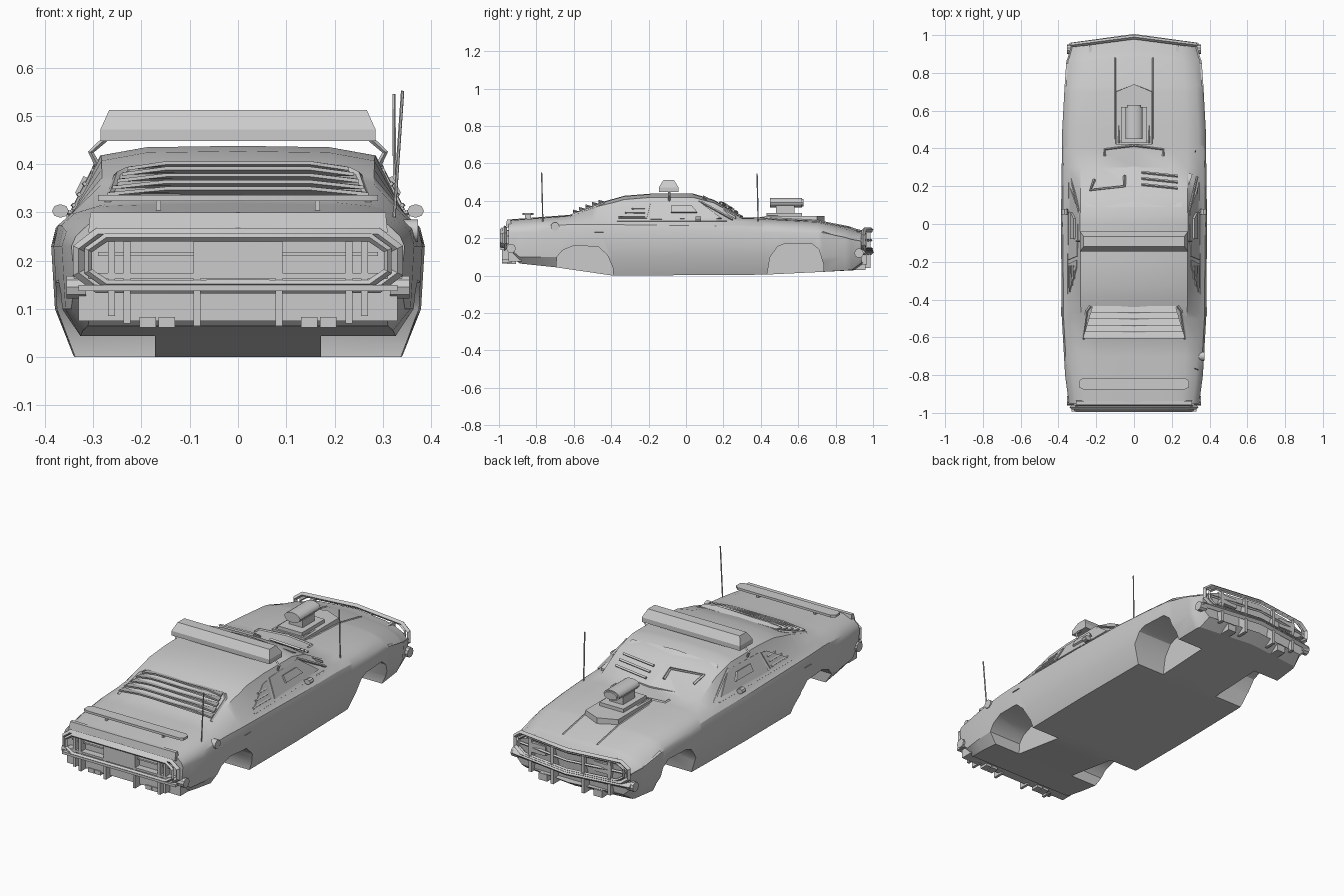
import bpy, bmesh, math
from mathutils import Vector

if "Cube" in bpy.data.objects:
    bpy.data.objects.remove(bpy.data.objects["Cube"])

grey = bpy.data.materials.new("plain_grey")
grey.use_nodes = True
grey.diffuse_color = (0.6, 0.6, 0.6, 1)
grey.node_tree.nodes["Principled BSDF"].inputs["Base Color"].default_value = grey.diffuse_color


def finish(ob, angle=30):
    ob.data.materials.clear()
    ob.data.materials.append(grey)
    bpy.ops.object.select_all(action="DESELECT")
    ob.select_set(True)
    bpy.context.view_layer.objects.active = ob
    bpy.ops.object.shade_smooth_by_angle(angle=math.radians(angle))
    return ob


def mesh_object(name, bm):
    bmesh.ops.recalc_face_normals(bm, faces=bm.faces)
    me = bpy.data.meshes.new(name)
    bm.to_mesh(me)
    bm.free()
    ob = bpy.data.objects.new(name, me)
    bpy.context.collection.objects.link(ob)
    return finish(ob)


def loft(name, rings):
    """Skin closed rings of points and cap both ends."""
    bm = bmesh.new()
    rows = [[bm.verts.new(p) for p in ring] for ring in rings]
    n = len(rows[0])
    for a, b in zip(rows, rows[1:]):
        for i in range(n):
            bm.faces.new((a[i], a[(i + 1) % n], b[(i + 1) % n], b[i]))
    bm.faces.new(rows[0])
    bm.faces.new(rows[-1][::-1])
    return mesh_object(name, bm)


def box(name, x, y, z, taper=(0, 0)):
    def ring(h, i, j):
        return [(x[0] + i, y[0] + j, h), (x[1] - i, y[0] + j, h),
                (x[1] - i, y[1] - j, h), (x[0] + i, y[1] - j, h)]
    return loft(name, [ring(z[0], 0, 0), ring(z[1], *taper)])


def bar(name, pts, r, closed=False, sides=0):
    cu = bpy.data.curves.new(name, "CURVE")
    cu.dimensions = "3D"
    cu.bevel_depth, cu.bevel_resolution, cu.use_fill_caps = r, sides, True
    sp = cu.splines.new("POLY")
    sp.points.add(len(pts) - 1)
    for p, c in zip(sp.points, pts):
        p.co = (*c, 1)
    sp.use_cyclic_u = closed
    ob = bpy.data.objects.new(name, cu)
    bpy.context.collection.objects.link(ob)
    bpy.ops.object.select_all(action="DESELECT")
    ob.select_set(True)
    bpy.context.view_layer.objects.active = ob
    bpy.ops.object.convert(target="MESH")
    return finish(bpy.context.object)


def drum(name, centre, size, axis, sides=16):
    """Cylinder of the given full size lying along an axis."""
    bm = bmesh.new()
    bmesh.ops.create_cone(bm, cap_ends=True, segments=sides, radius1=0.5, radius2=0.5, depth=1)
    turn = Vector((0, 0, 1)).rotation_difference(Vector(axis))
    for v in bm.verts:
        v.co = Vector(centre) + turn @ v.co * Vector(size)
    return mesh_object(name, bm)


def at(keys, y):
    if y <= keys[0][0]:
        return keys[0][1]
    for (a, p), (b, q) in zip(keys, keys[1:]):
        if y <= b:
            return p + (q - p) * (y - a) / (b - a)
    return keys[-1][1]


# Long profiles of the body: top line, underside, width, shoulder and roof edge
TOP = [(-.95, .30), (-.62, .325), (-.46, .39), (-.33, .427), (-.19, .438), (.04, .438),
       (.15, .405), (.3, .312), (.4, .31), (.7, .295), (.88, .26), (.96, .235)]
UNDER = [(-.95, .12), (-.89, .065), (-.7, .045), (-.39, 0), (.42, .005), (.73, .02), (.92, .03), (.96, .07)]
WIDTH = [(-.95, .345), (-.8, .365), (-.5, .382), (0, .387), (.5, .38), (.9, .358), (.96, .335)]
SHOULDER = [(-.95, .275), (-.6, .3), (.3, .29), (.7, .27), (.96, .205)]
EDGE_DROP = [(-.65, .006), (-.4, .02), (.1, .02), (.3, .006), (.96, .012)]


def section(y):
    t, u, w, s = at(TOP, y), at(UNDER, y), at(WIDTH, y), at(SHOULDER, y)
    return [(0, u), (w * .88, u), (w * .98, max(.1, u + .03)), (w, min(.23, s - .02)), (w * .975, s - .025),
            (w * .9, s), (.28 * w / .38, t - at(EDGE_DROP, y)), (.19, t - .003), (0, t)]


def side_x(y, z):
    for (xa, za), (xb, zb) in zip(section(y)[3:], section(y)[4:]):
        if za <= z <= zb:
            return xa + (xb - xa) * (z - za) / (zb - za)
    return section(y)[6][0]


def top_z(x, y):
    pts = sorted(section(y)[5:])
    return at(pts, abs(x))


def nose_y(x, y):
    return y - .13 * abs(x) * max(0, min(1, (y - .75) / .2))


# Body shell
rings = []
for y in sorted({k[0] for keys in (TOP, UNDER, WIDTH) for k in keys}):
    half = section(y)
    full = half + [(-x, z) for x, z in half[-2:0:-1]]
    rings.append([(x, nose_y(x, y + (.02 if y > .95 else 0)), z) for x, z in full])
body = loft("body_shell", rings)

# Wheel arches cut into both sides
ARCHES = [[(-.70, -.1), (-.69, .1), (-.66, .135), (-.6, .16), (-.47, .155), (-.42, .11), (-.39, .04), (-.385, -.1)],
          [(.415, -.1), (.45, .1), (.49, .155), (.53, .172), (.67, .172), (.71, .14), (.735, .06), (.735, -.1)]]
for s in (-1, 1):
    for arch in ARCHES:
        cutter = loft("arch_cutter", [[(s * x, y, z) for y, z in arch] for x in (.172, .6)])
        cutter.hide_render = True
        mod = body.modifiers.new("arch", "BOOLEAN")
        mod.operation, mod.solver, mod.object = "DIFFERENCE", "EXACT", cutter
        bpy.context.view_layer.objects.active = body
        bpy.ops.object.modifier_apply(modifier=mod.name)
        bpy.data.objects.remove(cutter)
finish(body)


def side_plate(name, pts, s, t=.006):
    loft(name, [[(s * (side_x(y, z) + d), y, z + d * .5) for y, z in pts] for d in (-.004, t)])


def top_plate(name, pts, t=.006):
    loft(name, [[(x, y, top_z(x, y) + d) for x, y in pts] for d in (-.006, t)])


def top_bar(name, pts, r, lift=0):
    bar(name, [(x, y, top_z(x, y) + lift) for x, y in pts], r)


# Side windows, door armour, mirrors, door trim and roof bar struts
for s, tag in ((1, "left"), (-1, "right")):
    side_plate(tag + "_door_window", [(-.19, .30), (-.17, .39), (.07, .395), (.19, .305)], s, .004)
    side_plate(tag + "_quarter_window", [(-.36, .305), (-.23, .38), (-.19, .385), (-.21, .305)], s, .004)
    for i in range(3):
        z = .315 + i * .022
        bar(tag + "_window_slat", [(s * (side_x(y, z) + .006), y, z) for y in (-.36 + i * .035, -.22)], .005)
    side_plate(tag + "_door_armour", [(-.08, .335), (-.08, .37), (.03, .37), (.06, .335)], s, .011)
    bar(tag + "_window_sill", [(s * (side_x(y, .292) + .002), y, .292) for y in (-.37, .22)], .004)
    bar(tag + "_screen_pillar", [(s * (side_x(y, z) + .004), y, z) for y, z in ((.07, .40), (.25, .30))], .006)
    drum(tag + "_mirror", (s * .368, .065, .303), (.035, .03, .028), (0, 1, 0), 8)
    bar(tag + "_mirror_arm", [(s * .33, .06, .295), (s * .36, .065, .3)], .006)
    side_plate(tag + "_door_handle", [(-.49, .225), (-.49, .231), (-.44, .231), (-.44, .225)], s, .004)
    bar(tag + "_roof_strut", [(s * .292, -.09, .40), (s * .305, -.09, .425), (s * .275, -.09, .452)], .006)

# Roof light bar
box("light_bar_base", (-.285, .285), (-.145, -.04), (.448, .472))
box("light_bar_lens", (-.285, .285), (-.145, -.04), (.472, .512), (.018, .025))

# Windscreen armour with a louvred slit and a hooded slit
for s in (-1, 1):
    top_plate("windscreen_armour", [(0, .09), (s * .25, .09), (s * .31, .265), (0, .305)], .007)
for i in range(3):
    y = .19 + i * .032
    top_bar("windscreen_louvre", [(.04, y + .02), (.23, y)], .007, .012)
frame = [(-.23, .18), (-.05, .2), (-.05, .255), (-.21, .235)]
top_bar("windscreen_hood", [frame[3], frame[0], frame[1], frame[2]], .008, .012)

# Rear window louvres
for i in range(5):
    y = -.605 + i * .034
    w = .27 - i * .01
    z = at(TOP, y + .03) + .003
    rows = [[(-w, y, h - .012), (-.15, y, h), (.15, y, h), (w, y, h - .012),
             (w - .01, y + .035, h - .01), (-w + .01, y + .035, h - .01)] for h in (z, z + .007)]
    loft("rear_louvre", rows)
for s in (-1, 1):
    top_bar("louvre_rail", [(s * .27, -.61), (s * .25, -.46), (s * .23, -.435)], .007)

# Tail wing on two posts
wing = [(-.29, -.83), (-.27, -.815), (.27, -.815), (.29, -.83), (.29, -.865), (.27, -.875), (-.27, -.875), (-.29, -.865)]
loft("tail_wing", [[(x, y, z) for x, y in wing] for z in (.324, .336)])
for s in (-1, 1):
    box("wing_post", (s * .165 - .005, s * .165 + .005), (-.86, -.83), (.295, .326))

# Hood engine blower, scoop and trim
bonnet = [(-.1, .42), (.1, .42), (.1, .70), (0, .74), (-.1, .70)]
loft("hood_bulge", [[(x * k, y, z) for x, y in bonnet] for z, k in ((.285, 1), (.318, .95))])
box("blower_base", (-.07, .07), (.43, .62), (.31, .336))
box("blower_neck", (-.04, .04), (.48, .58), (.33, .375))
drum("air_scoop", (0, .535, .39), (.09, .17, .052), (0, 1, 0), 20)
drum("scoop_mouth", (0, .624, .39), (.075, .01, .04), (0, 1, 0), 20)
top_bar("cowl_trim", [(-.155, .36), (-.155, .395), (0, .415), (.155, .395), (.155, .36)], .006)
for s in (-1, 1):
    top_bar("hood_rib", [(s * .1, .45), (s * .1, .7), (s * .1, .88)], .004)
    top_bar("hood_crease", [(s * .08, .43), (s * .08, .64)], .006, .01)

# Tail and nose grilles share one ring outline
def ring(k, y, drop=0, bend=0):
    quarter = [(0, .055), (.29, .055), (.33, .025), (.33, -.025), (.29, -.055), (0, -.055)]
    half = [(x * k, z * (2 * k - 1)) for x, z in quarter]
    full = half + [(-x, z) for x, z in half[-2:0:-1]]
    return [(x, y - bend * abs(x), .2 - drop + z) for x, z in full]


bar("tail_ring_outer", ring(1, -.97), .013, True)
bar("tail_ring_inner", ring(.94, -.985), .009, True)
box("tail_lip", (-.31, .31), (-.965, -.93), (.258, .3), (.004, .008))
box("tail_centre_panel", (-.085, .085), (-.985, -.94), (.165, .243))
box("tail_rail", (-.33, .33), (-.992, -.97), (.137, .15))
box("tail_middle_rail", (-.31, .31), (-.985, -.95), (.163, .174))
box("tail_skirt", (-.33, .33), (-.95, -.88), (.075, .135))
box("tail_lamp_strip", (-.29, .29), (-.965, -.945), (.21, .218))
for s in (-1, 1):
    for x, lo, hi in ((.23, .07, .24), (.085, .065, .24), (.262, .085, .24)):
        box("tail_guard", (s * x - .007, s * x + .007), (-.985, -.93), (lo, hi))
    for x in (.148, .187):
        box("tail_small_lamp", (s * x - .017, s * x + .017), (-.955, -.91), (.062, .083))
    drum("tail_side_lamp", (s * .335, -.935, .145), (.04, .05, .05), (1, 0, 0), 10)

bar("nose_ring_outer", ring(1, .99, .01, .13), .012, True)
bar("nose_ring_inner", ring(.92, .992, .01, .13), .007, True)
bar("nose_bumper", [(-.34, .945, .125), (0, .992, .125), (.34, .945, .125)], .014)
bar("nose_cross_bar", [(-.31, .948, .19), (0, .99, .19), (.31, .948, .19)], .007)
for s in (-1, 1):
    for x, lo in ((.23, .06), (.09, .04)):
        y = .985 - .13 * x
        box("nose_guard", (s * x - .008, s * x + .008), (y - .05, y + .012), (lo, .235))
    box("nose_lamp", (s * .19 - .05, s * .19 + .05), (.92, .967), (.165, .215))
    box("nose_tow_lug", (s * .16 - .025, s * .16 + .025), (.9, .96), (.03, .065))
    drum("nose_side_lamp", (s * .335, .925, .12), (.04, .05, .05), (1, 0, 0), 10)

# Aerials and fuel cap
bar("rear_aerial", [(.322, -.765, .27), (.341, -.772, .552)], .0035, sides=1)
bar("front_aerial", [(.325, .386, .27), (.323, .38, .545)], .0035, sides=1)
drum("fuel_cap", (.358, -.7, .262), (.03, .046, .046), (1, 0, 0), 16)
